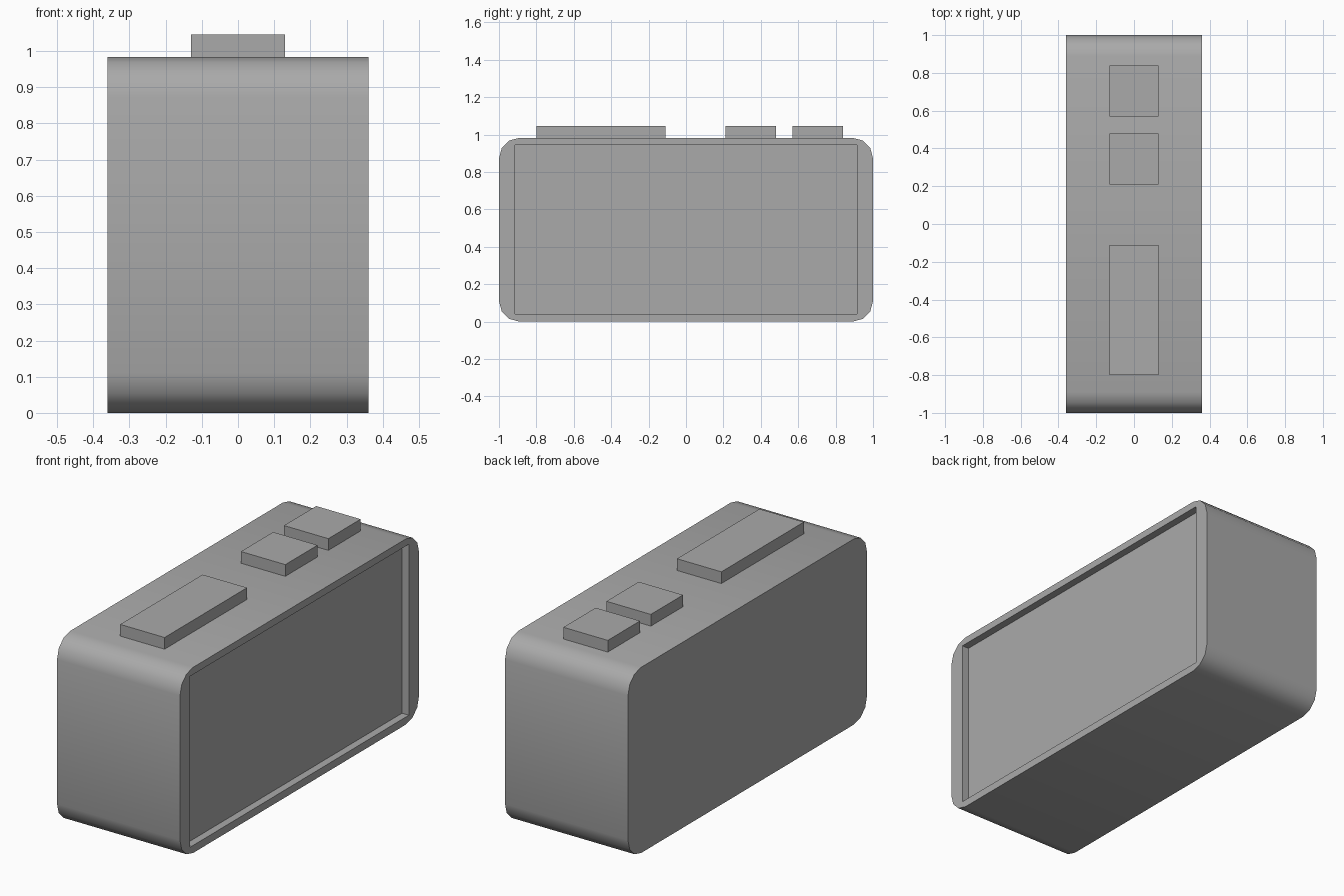
import bpy
import bmesh
import math
from mathutils import Matrix, Vector

cube = bpy.data.objects.get("Cube")
if cube:
    bpy.data.objects.remove(cube, do_unlink=True)

HALF_X, HEIGHT, RADIUS, STEPS = 0.36, 0.983, 0.11, 3

grey = bpy.data.materials.new("plain_grey")
grey.use_nodes = True
grey.diffuse_color = (0.4, 0.4, 0.4, 1)
grey.node_tree.nodes["Principled BSDF"].inputs["Base Color"].default_value = (0.4, 0.4, 0.4, 1)


def finish(name, bm):
    bmesh.ops.recalc_face_normals(bm, faces=bm.faces)
    mesh = bpy.data.meshes.new(name)
    bm.to_mesh(mesh)
    bm.free()
    mesh.materials.append(grey)
    obj = bpy.data.objects.new(name, mesh)
    bpy.context.collection.objects.link(obj)
    return obj


def box(name, low, high):
    low, high = Vector(low), Vector(high)
    bm = bmesh.new()
    bmesh.ops.create_cube(bm, size=1, matrix=Matrix.Translation((low + high) / 2)
                          @ Matrix.Diagonal((*(high - low), 1)))
    return finish(name, bm)


# Body: rounded side profile extruded across the width
bm = bmesh.new()
profile = []
corners = [(1, 1), (-1, 1), (-1, -1), (1, -1)]
for quarter, (sy, sz) in enumerate(corners):
    for step in range(STEPS + 1):
        angle = math.radians(90) * (quarter + step / STEPS)
        y = sy * (1 - RADIUS) + RADIUS * math.cos(angle)
        z = HEIGHT / 2 + sz * (HEIGHT / 2 - RADIUS) + RADIUS * math.sin(angle)
        profile.append(bm.verts.new((-HALF_X, y, z)))
side = bm.faces.new(profile)
swept = bmesh.ops.extrude_face_region(bm, geom=[side], use_keep_orig=True)
bmesh.ops.translate(bm, vec=(2 * HALF_X, 0, 0),
                    verts=[v for v in swept["geom"] if isinstance(v, bmesh.types.BMVert)])
body = finish("body", bm)

# Shallow rectangular recess in one broad side
cutter = box("recess_cutter", (HALF_X - 0.04, -0.915, 0.04), (HALF_X + 0.1, 0.915, 0.945))
cutter.hide_render = True
cut = body.modifiers.new("recess", 'BOOLEAN')
cut.operation = 'DIFFERENCE'
cut.solver = 'EXACT'
cut.object = cutter
bpy.ops.object.select_all(action='DESELECT')
body.select_set(True)
bpy.context.view_layer.objects.active = body
bpy.ops.object.modifier_apply(modifier=cut.name)
bpy.data.objects.remove(cutter, do_unlink=True)
bpy.ops.object.shade_smooth_by_angle(angle=math.radians(40))

# Buttons along the top
for name, start, end in [("long_button", -0.80, -0.11),
                         ("middle_button", 0.21, 0.48),
                         ("rear_button", 0.57, 0.84)]:
    box(name, (-0.13, start, HEIGHT - 0.01), (0.13, end, 1.045))
